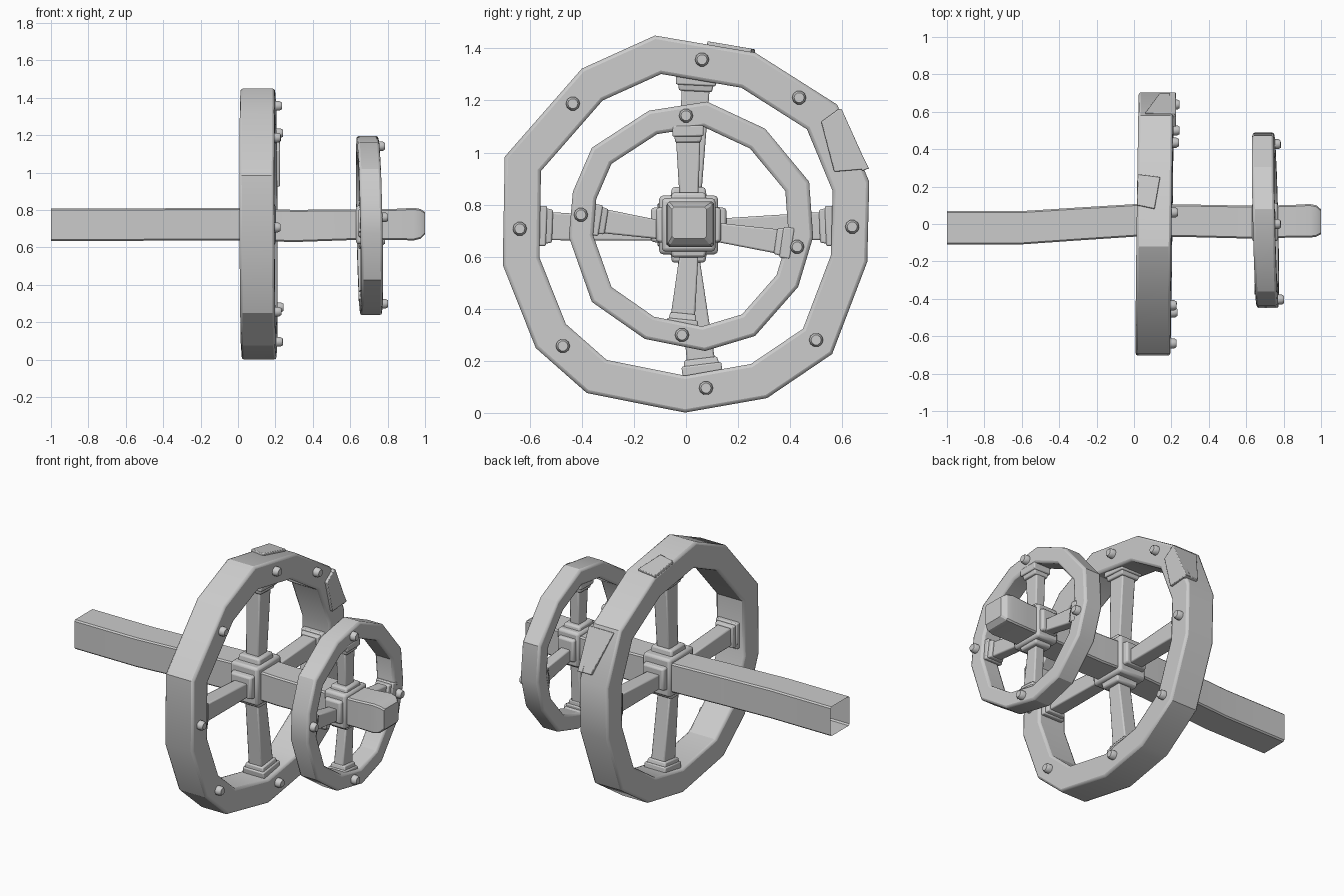
import bpy, bmesh, math
from mathutils import Vector

if "Cube" in bpy.data.objects:
    bpy.data.objects.remove(bpy.data.objects["Cube"])


def yz(p):
    """Side view sketch coordinates -> (y, z) metres."""
    return Vector(((p[0] - 686) / 260, (412.8 - p[1]) / 260))


def finish(name, bm, bevel=0.0, segs=2, angle=50, smooth=25):
    bmesh.ops.recalc_face_normals(bm, faces=bm.faces)
    me = bpy.data.meshes.new(name)
    bm.to_mesh(me)
    bm.free()
    ob = bpy.data.objects.new(name, me)
    bpy.context.collection.objects.link(ob)
    if bevel:
        m = ob.modifiers.new("edge", 'BEVEL')
        m.width, m.segments = bevel, segs
        m.limit_method, m.angle_limit = 'ANGLE', math.radians(angle)
    bpy.ops.object.select_all(action='DESELECT')
    ob.select_set(True)
    bpy.context.view_layer.objects.active = ob
    bpy.ops.object.shade_smooth_by_angle(angle=math.radians(smooth))
    return ob


def loft(name, loops, caps=(True, True), closed=False, **kw):
    """Skin a list of matching vertex loops."""
    bm = bmesh.new()
    rows = [[bm.verts.new(p) for p in lp] for lp in loops]
    n = len(rows[0])
    pairs = list(zip(rows, rows[1:])) + ([(rows[-1], rows[0])] if closed else [])
    for a, b in pairs:
        for i in range(n):
            j = (i + 1) % n
            bm.faces.new((a[i], a[j], b[j], b[i]))
    if not closed:
        if caps[0]:
            bm.faces.new(rows[0][::-1])
        if caps[1]:
            bm.faces.new(rows[-1])
    return finish(name, bm, **kw)


def bar(name, x, p, q, s0, s1, bevel=0.007):
    """Tapered bar between two (y, z) points; s = (half x, half width)."""
    d = (q - p).normalized()
    side = Vector((-d.y, d.x))
    loops = []
    for c, (hx, hw) in ((p, s0), (q, s1)):
        loops.append([(x + sx * hx, *(c + side * sw * hw))
                      for sx, sw in ((-1, -1), (1, -1), (1, 1), (-1, 1))])
    return loft(name, loops, bevel=bevel)


def ring(name, outer, scale, centre, x0, x1, shear):
    """Faceted wooden rim with a slight lean."""
    c = yz(centre)
    out = [yz(p) for p in outer]
    inn = [c + (p - c) * scale for p in out]
    lean = lambda x, p: (x + shear[0] * (p.x - c.x) + shear[1] * (p.y - c.y), p.x, p.y)
    loops = [[lean(x, p) for p in pts] for x, pts in
             ((x0, out), (x1, out), (x1, inn), (x0, inn))]
    loft(name, loops, closed=True, bevel=0.013)
    return lean


def bolts(name, pts, x, lean, r=0.027):
    for i, p in enumerate(pts):
        c = yz(p)
        loops = [[lean(x + dx, c + Vector((math.cos(a), math.sin(a))) * r * k)
                  for a in [t * math.tau / 10 for t in range(10)]]
                 for dx, k in ((-0.02, 1), (0.018, 1), (0.031, 0.72))]
        loft(f"{name}_{i + 1}", loops, smooth=40)


def hub(name, x, c, hx, half, pad):
    """Square collar round the shaft with a pad on each side."""
    c = Vector(c)
    loops = [[(x + s * hx, c.x + a * half, c.y + b * half)
              for a, b in ((-1, -1), (1, -1), (1, 1), (-1, 1))] for s in (-1, 1)]
    loft(name + "_collar", loops, bevel=0.015)
    for i in range(4):
        d = Vector((round(math.cos(i * math.pi / 2)), round(math.sin(i * math.pi / 2))))
        bar(f"{name}_pad_{i + 1}", x, c + d * (half - 0.02), c + d * (half + pad),
            (hx * 0.82, 0.072), (hx * 0.75, 0.064), 0.01)


def spokes(name, x, data, s0, s1, padw):
    """Spokes with stepped feet against the rim."""
    for key, (a, b) in data.items():
        p, q = yz(a), yz(b)
        d = (q - p).normalized()
        bar(f"{name}_spoke_{key}", x, p, q, s0, s1)
        bar(f"{name}_foot_{key}", x, q - d * 0.045, q - d * 0.012,
            (s1[0] + .012, padw * 0.82), (s1[0] + .018, padw * 0.9), 0.006)
        bar(f"{name}_foot_plate_{key}", x, q - d * 0.022, q + d * 0.02,
            (s1[0] + .025, padw), (s1[0] + .025, padw), 0.006)


# Shaft: x, y centre, z centre, half y, half z; left end is open
sections = [(-1, -.02, .722, .089, .087), (-.6, -.02, .722, .089, .087),
            (-.3, .0, .724, .088, .086), (0, .019, .724, .087, .086),
            (.3, .017, .715, .087, .086), (.62, .01, .722, .088, .082),
            (.83, .014, .723, .087, .083), (.94, .017, .725, .09, .087),
            (.975, .016, .726, .084, .08), (1, .012, .73, .066, .06)]
loops = []
for x, y, z, hy, hz in sections:
    k = 0.008
    loops.append([(x, y + a * (hy - e), z + b * (hz - f)) for a, b, e, f in
                  ((-1, -1, 0, k), (-1, -1, k, 0), (1, -1, k, 0), (1, -1, 0, k),
                   (1, 1, 0, k), (1, 1, k, 0), (-1, 1, k, 0), (-1, 1, 0, k))])
loft("shaft", loops, caps=(False, True), smooth=30)

# Large wheel
big = [(655, 36), (755, 53), (837, 105), (869, 182), (867, 262), (832, 354), (767, 398),
       (685, 412.5), (587, 393), (536, 348), (503, 265), (505, 157), (582, 69)]
lean = ring("large_rim", big, 0.8, (686, 228), .017, .203, (.013, -.004))
bolts("large_rim_bolt", [(702, 60), (799, 98), (852, 227), (816, 340), (706, 388),
                         (563, 346), (520, 229), (573, 104)], .205, lean)
hub("large_hub", .11, (.01, .722), .09, .113, .032)
spokes("large", .11, {"top": ((690, 200), (696, 80)), "bottom": ((688, 255), (702, 370)),
                      "left": ((660, 230), (541, 226)), "right": ((714, 230), (831, 226))},
       (.042, .042), (.045, .055), .077)

# Small wheel
small = [(707, 102), (765, 129), (809, 182), (813, 237), (798, 287), (755, 336), (705, 351),
         (645, 339), (592, 302), (569, 237), (573, 192), (592, 148), (649, 111)]
lean2 = ring("small_rim", small, 0.8, (690, 228), .644, .762, (-.024, -.02))
bolts("small_rim_bolt", [(686, 116), (797, 247), (682, 335), (581, 215)], .762, lean2)
hub("small_hub", .7, (.01, .722), .07, .103, .022)
spokes("small", .7, {"top": ((689, 200), (688, 131)), "bottom": ((689, 255), (682, 325)),
                     "left": ((660, 230), (595, 220)), "right": ((714, 232), (787, 243))},
       (.03, .036), (.032, .048), .06)

# Repair plate folded over the front edge of the large rim
face = [yz(p) for p in ((821, 122), (839, 109), (869, 169), (834, 172))]
loft("corner_plate_face", [[(x, *p) for p in face] for x in (.19, .224)], bevel=.004)
n = Vector((0, .92, .38)) * .013
a, b = yz((838, 110)), yz((865, 170))
edge = [Vector((.06, *a)), Vector((.224, *a)), Vector((.224, *b)), Vector((.136, *b))]
loft("corner_plate_rim", [[p - n for p in edge], [p + n for p in edge]], bevel=.004)

# Patch plate on top of the large rim
n = Vector((0, .17, .98)) * .011
patch = [Vector(p) for p in ((.015, .1, 1.412), (.11, .08, 1.417),
                             (.14, .25, 1.388), (.02, .265, 1.385))]
loft("top_patch_plate", [[p - n for p in patch], [p + n for p in patch]], bevel=.004)
